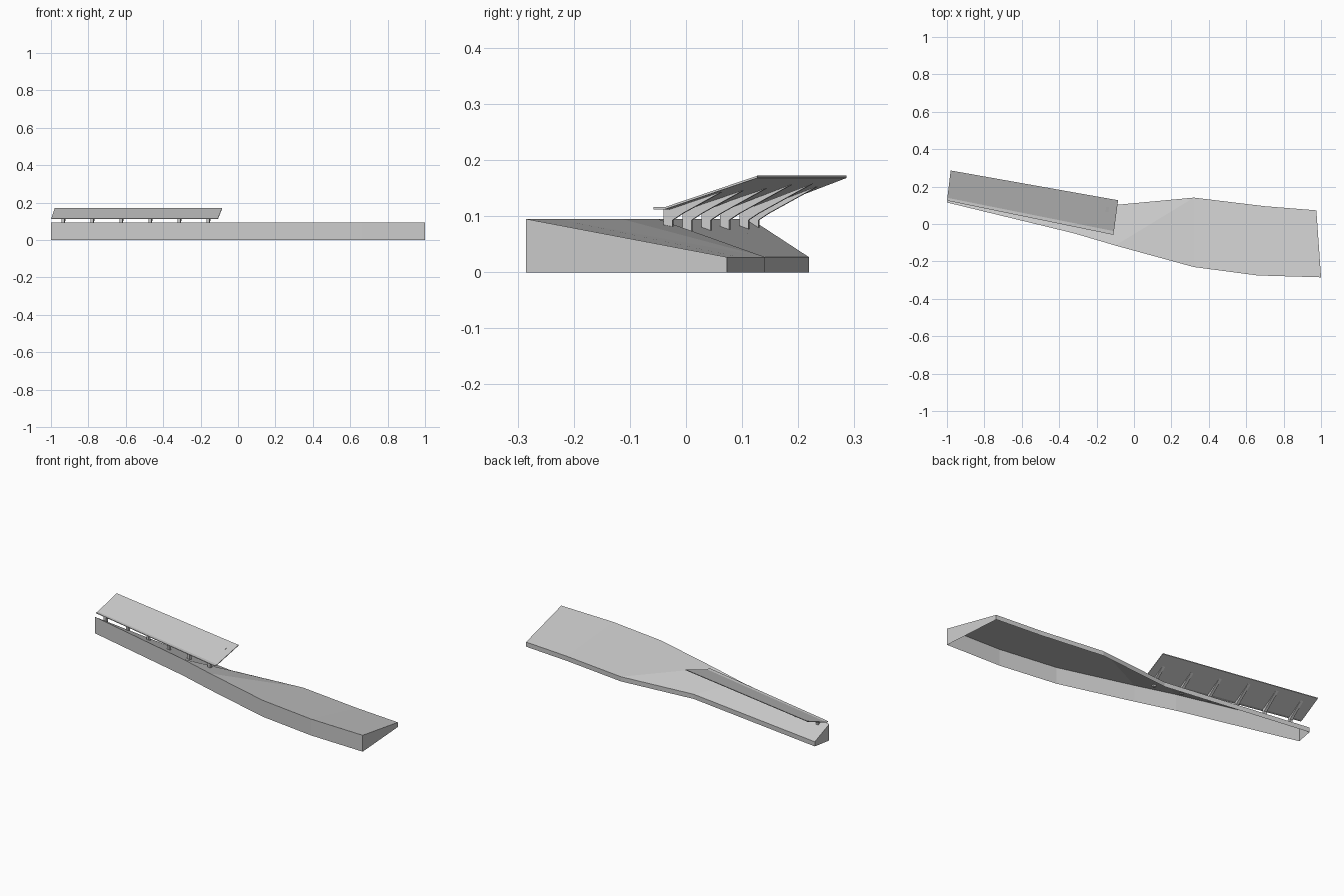
import bpy, bmesh
from mathutils import Vector

if "Cube" in bpy.data.objects:
    bpy.data.objects.remove(bpy.data.objects["Cube"], do_unlink=True)

grey = bpy.data.materials.new("plain_grey")
grey.use_nodes = True
colour = (0.6, 0.6, 0.6, 1)
grey.diffuse_color = colour
grey.node_tree.nodes["Principled BSDF"].inputs["Base Color"].default_value = colour


def make(name, verts, faces):
    mesh = bpy.data.meshes.new(name)
    mesh.from_pydata(verts, [], faces)
    bm = bmesh.new()
    bm.from_mesh(mesh)
    bmesh.ops.recalc_face_normals(bm, faces=bm.faces)
    bm.to_mesh(mesh)
    bm.free()
    mesh.materials.append(grey)
    obj = bpy.data.objects.new(name, mesh)
    bpy.context.collection.objects.link(obj)
    return obj


def prism(name, profile, offset):
    """Sweep a closed profile along a straight offset and cap both ends."""
    n = len(profile)
    verts = [Vector(p) for p in profile]
    verts += [v + Vector(offset) for v in verts]
    sides = [(i, (i + 1) % n, n + (i + 1) % n, n + i) for i in range(n)]
    return make(name, verts, sides + [tuple(range(n)), tuple(range(n, 2 * n))])


# Sloping platform: high front edge, low back edge, open underneath
front = [(-1, .115), (-.32, -.05), (-.1, -.115), (.32, -.23), (.66, -.275), (1, -.285)]
back = [(-.98, .219), (-.12, .1), (.32, .141), (.7, .095), (.975, .073)]
nf, nb = len(front), len(back)
top = [(x, y, .095) for x, y in front] + [(x, y, .027) for x, y in back]
total = nf + nb
ground = [(x, y, 0) for x, y, z in top]
deck = [(0, 1, nf + 1, nf), (1, 2, nf + 2, nf + 1), (2, 3, nf + 2),
        (3, 4, nf + 3, nf + 2), (4, 5, nf + 4, nf + 3)]
loop = list(range(nf)) + list(reversed(range(nf, total)))
walls = [(a, b, b + total, a + total) for a, b in zip(loop, loop[1:] + loop[:1])]
make("platform", top + ground, deck + walls)

# Thin canopy with a flat lip along its front edge
right_edge = [(-.11, -.058, .116), (-.107, -.038, .116), (-.085, .127, .172)]
left_edge = [(-1, .125, .116), (-.998, .14, .116), (-.98, .286, .172)]
thickness = .004


def section(edge):
    return list(edge) + [(x, y, z - thickness) for x, y, z in reversed(edge)]


n = 6
canopy_faces = [(i, (i + 1) % n, n + (i + 1) % n, n + i) for i in range(n)]
canopy_faces += [(0, 1, 4, 5), (1, 2, 3, 4), (6, 7, 10, 11), (7, 8, 9, 10)]
make("canopy", section(right_edge) + section(left_edge), canopy_faces)

# Posts with tapering arms carrying the canopy
bracket = [(0, .073), (.016, .07), (.016, .093), (.034, .105),
           (.13, .158), (.016, .114), (0, .114)]
post_y = [-.038, -.004, .03, .063, .097, .115]
for i, y in enumerate(post_y):
    x = -.168 - .155 * i
    profile = [(x + .15 * t, y + t, z) for t, z in bracket]
    prism(f"canopy_post_{i + 1}", profile, (.015, -.002, 0))
